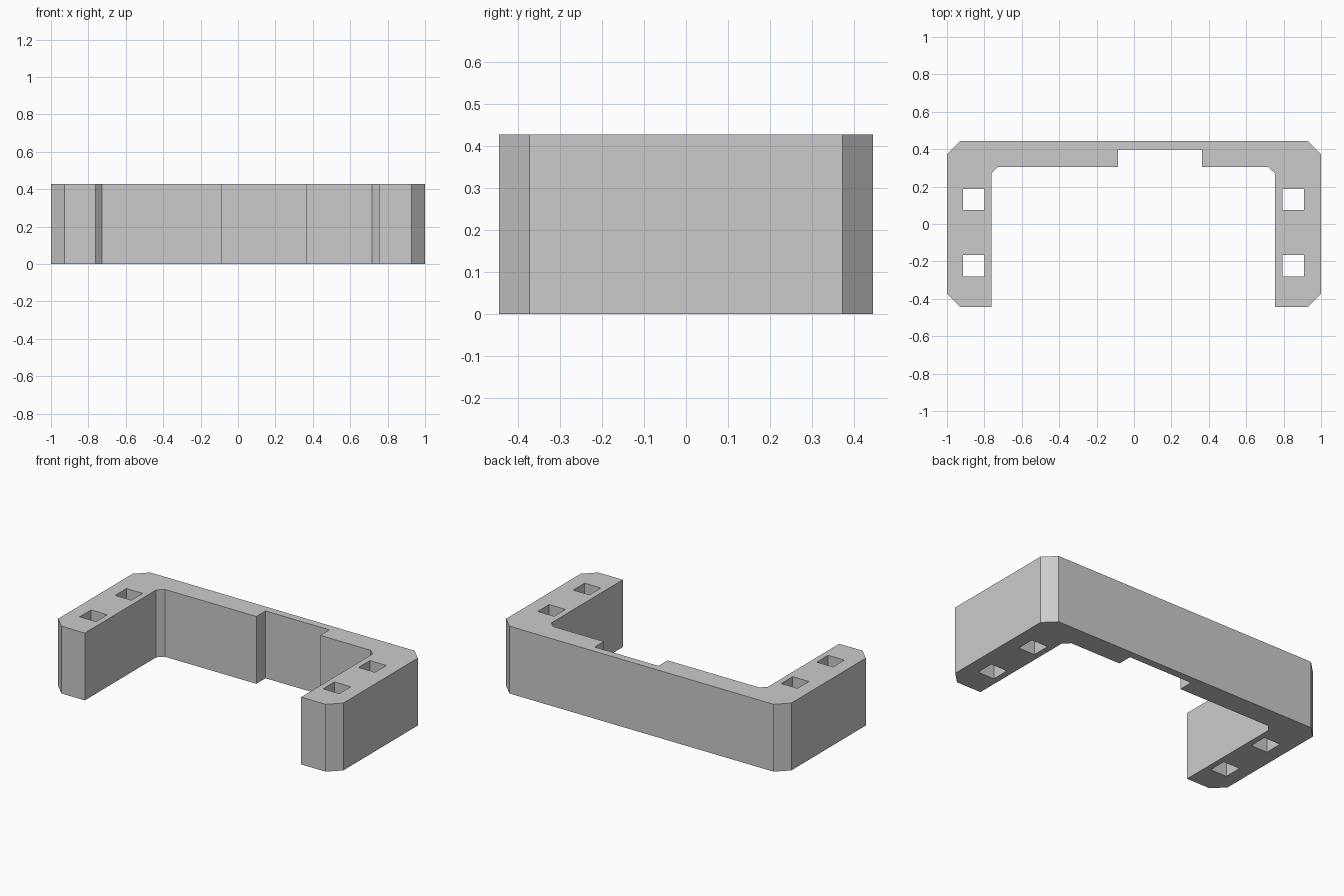
import bpy
import bmesh

HEIGHT = 0.427

cube = bpy.data.objects.get("Cube")
if cube:
    bpy.data.objects.remove(cube, do_unlink=True)

# Single grey material
grey = bpy.data.materials.new("light grey")
grey.use_nodes = True
colour = (0.6, 0.6, 0.6, 1)
grey.diffuse_color = colour
grey.node_tree.nodes["Principled BSDF"].inputs["Base Color"].default_value = colour

# U-shaped outline with chamfered corners and a notch inside the back wall
outline = [
    (-0.763, -0.445), (-0.927, -0.445), (-1, -0.373), (-1, 0.373),
    (-0.927, 0.445), (0.927, 0.445), (1, 0.373), (1, -0.373),
    (0.927, -0.445), (0.755, -0.445), (0.755, 0.27), (0.717, 0.305),
    (0.363, 0.305), (0.363, 0.397), (-0.085, 0.397), (-0.085, 0.305),
    (-0.727, 0.305), (-0.763, 0.27),
]


def square(x, y, r=0.057):
    return [(x - r, y - r), (x + r, y - r), (x + r, y + r), (x - r, y + r)]


# Two square through-holes in each arm
holes = [square(x, y) for x in (-0.857, 0.851) for y in (-0.224, 0.131)]

# Fill the plan, leaving the holes open, and raise it to full height
bm = bmesh.new()
for loop in [outline] + holes:
    verts = [bm.verts.new((x, y, 0)) for x, y in loop]
    for a, b in zip(verts, verts[1:] + verts[:1]):
        bm.edges.new((a, b))
bmesh.ops.triangle_fill(bm, edges=bm.edges[:], use_beauty=True, use_dissolve=False)
raised = bmesh.ops.extrude_face_region(bm, geom=bm.faces[:], use_keep_orig=True)
top = [v for v in raised["geom"] if isinstance(v, bmesh.types.BMVert)]
bmesh.ops.translate(bm, verts=top, vec=(0, 0, HEIGHT))
bmesh.ops.recalc_face_normals(bm, faces=bm.faces[:])

mesh = bpy.data.meshes.new("bracket")
bm.to_mesh(mesh)
bm.free()
mesh.materials.append(grey)
bracket = bpy.data.objects.new("bracket", mesh)
bpy.context.collection.objects.link(bracket)
